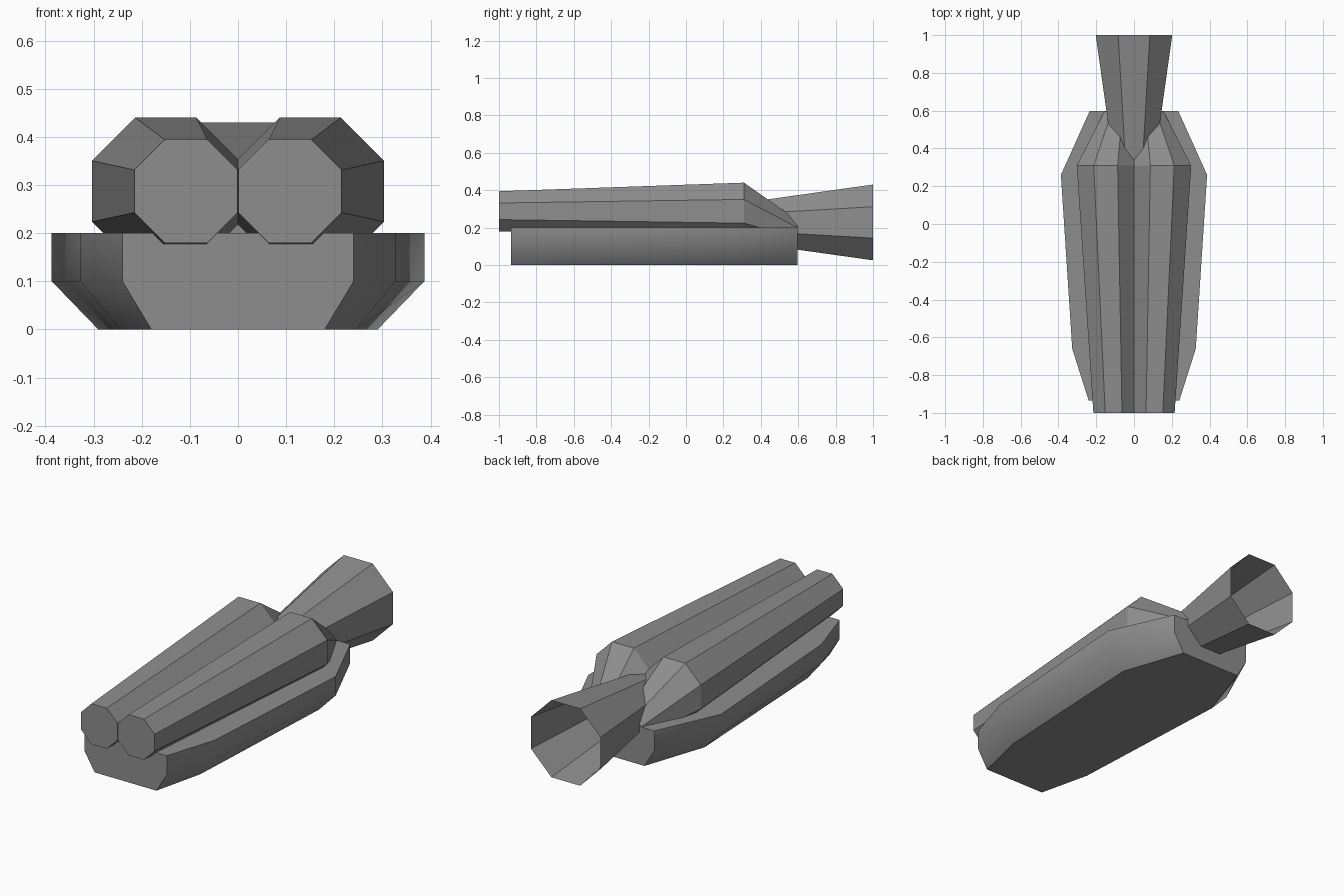
import bpy, bmesh, math

if "Cube" in bpy.data.objects:
    bpy.data.objects.remove(bpy.data.objects["Cube"])

grey = bpy.data.materials.new("plain grey")
grey.diffuse_color = (0.27, 0.27, 0.27, 1)
grey.use_nodes = True
grey.node_tree.nodes["Principled BSDF"].inputs["Base Color"].default_value = grey.diffuse_color


def finish(name, bm):
    bmesh.ops.recalc_face_normals(bm, faces=bm.faces)
    mesh = bpy.data.meshes.new(name)
    bm.to_mesh(mesh)
    bm.free()
    mesh.materials.append(grey)
    obj = bpy.data.objects.new(name, mesh)
    bpy.context.collection.objects.link(obj)
    return obj


def loft(rings, cap_start=True, cap_end=True):
    """Join closed rings of points with quads, optionally capping the ends."""
    bm = bmesh.new()
    loops = [[bm.verts.new(p) for p in ring] for ring in rings]
    n = len(loops[0])
    for a, b in zip(loops, loops[1:]):
        for i in range(n):
            j = (i + 1) % n
            bm.faces.new((a[i], a[j], b[j], b[i]))
    if cap_start:
        bm.faces.new(loops[0])
    if cap_end:
        bm.faces.new(loops[-1])
    return bm


def octagon(cx, y, cz, apothem):
    """Flat-topped octagon facing along y."""
    r = apothem / math.cos(math.pi / 8)
    return [(cx + r * math.cos(math.pi / 8 + k * math.pi / 4), y,
             cz + r * math.sin(math.pi / 8 + k * math.pi / 4)) for k in range(8)]


# Hull-shaped base: one outline, narrowed at the floor
half = [(0.24, -0.935), (0.327, -0.66), (0.387, 0.26), (0.235, 0.597)]
outline = half + [(-x, y) for x, y in reversed(half)]
bm = loft([[(x * s, y, z) for x, y in outline]
           for z, s in ((0, 0.75), (0.1, 1), (0.2, 1))])
bmesh.ops.recalc_face_normals(bm, faces=bm.faces)
for f in bm.faces:
    f.smooth = abs(f.normal.z) < 0.9 and abs(f.normal.y) < 0.99 and abs(f.normal.x) > 0.1
for e in bm.edges:
    e.smooth = all(f.smooth for f in e.link_faces)
finish("base", bm)

# Twin octagonal barrels, widening to the rear and then tapering
for side, name in ((1, "right_barrel"), (-1, "left_barrel")):
    finish(name, loft([octagon(side * 0.108, -1.0, 0.287, 0.107),
                       octagon(side * 0.15, 0.31, 0.287, 0.153),
                       octagon(side * 0.089, 0.595, 0.172, 0.068)]))

# Open flared horn at the back
finish("rear_horn", loft([octagon(0, 0.32, 0.2275, 0.107),
                          octagon(0, 1.0, 0.2275, 0.2025)],
                         cap_end=False))
